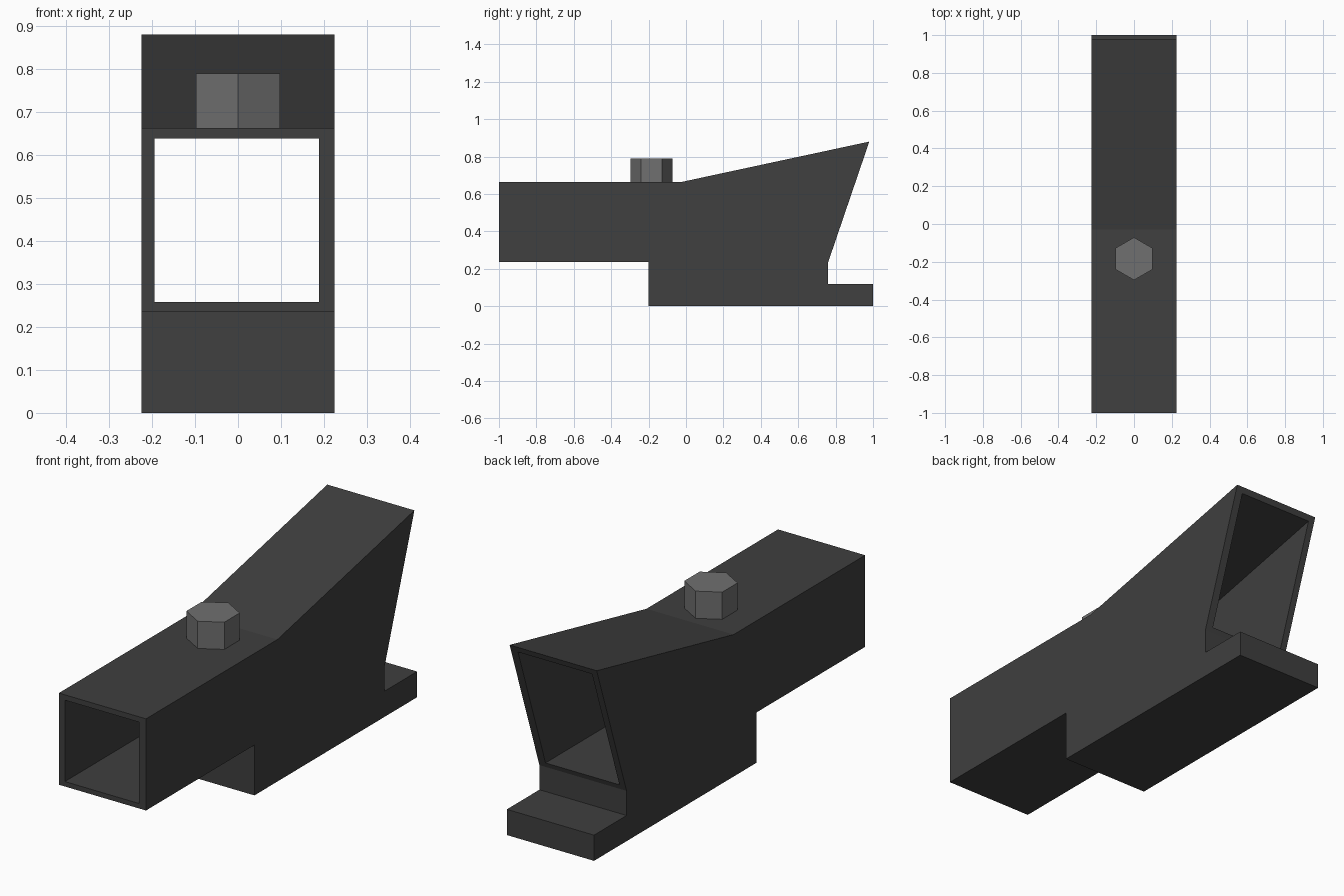
import bpy, bmesh, math

if "Cube" in bpy.data.objects:
    bpy.data.objects.remove(bpy.data.objects["Cube"])


def material(name, rgb):
    m = bpy.data.materials.new(name)
    m.diffuse_color = (*rgb, 1)
    m.use_nodes = True
    m.node_tree.nodes["Principled BSDF"].inputs["Base Color"].default_value = m.diffuse_color
    return m


def add_object(name, bm, mat):
    bmesh.ops.recalc_face_normals(bm, faces=bm.faces)
    mesh = bpy.data.meshes.new(name)
    bm.to_mesh(mesh)
    bm.free()
    mesh.materials.append(mat)
    obj = bpy.data.objects.new(name, mesh)
    bpy.context.collection.objects.link(obj)
    return obj


def extrude_profile(name, points, x0, x1, mat):
    """Side outline of (y, z) points extruded from x0 to x1."""
    bm = bmesh.new()
    face = bm.faces.new([bm.verts.new((x0, y, z)) for y, z in points])
    ext = bmesh.ops.extrude_face_region(bm, geom=[face])
    verts = [g for g in ext["geom"] if isinstance(g, bmesh.types.BMVert)]
    bmesh.ops.translate(bm, verts=verts, vec=(x1 - x0, 0, 0))
    return add_object(name, bm, mat)


dark = material("dark grey", (0.05, 0.05, 0.05))
steel = material("mid grey", (0.16, 0.16, 0.16))

# Sleeve with flared rear mouth, base block and rear ledge
body = extrude_profile("sleeve_body", [
    (-1, 0.235), (-0.2, 0.235), (-0.2, 0), (1, 0), (1, 0.12), (0.76, 0.12),
    (0.76, 0.235), (0.98, 0.88), (-0.03, 0.663), (-1, 0.663)], -0.225, 0.225, dark)

# Hollow channel running from the front mouth to the rear mouth
channel = extrude_profile("channel_cutter", [
    (-1.1, 0.258), (1.1, 0.258), (1.1, 0.638 + 1.13 * 0.2149),
    (-0.03, 0.638), (-1.1, 0.638)], -0.194, 0.188, dark)
channel.hide_render = True
channel.hide_set(True)
cut = body.modifiers.new("hollow", "BOOLEAN")
cut.operation = "DIFFERENCE"
cut.solver = "EXACT"
cut.object = channel

# Hexagonal bolt head on top
bm = bmesh.new()
bmesh.ops.create_cone(bm, cap_ends=True, segments=6, radius1=0.113, radius2=0.113, depth=0.14)
xs = [v.co.x for v in bm.verts]
if max(xs) > 0.11:  # put the corners on the y axis
    for v in bm.verts:
        v.co.x, v.co.y = -v.co.y, v.co.x
bmesh.ops.translate(bm, verts=bm.verts, vec=(0, -0.184, 0.72))
add_object("bolt_head", bm, steel)
